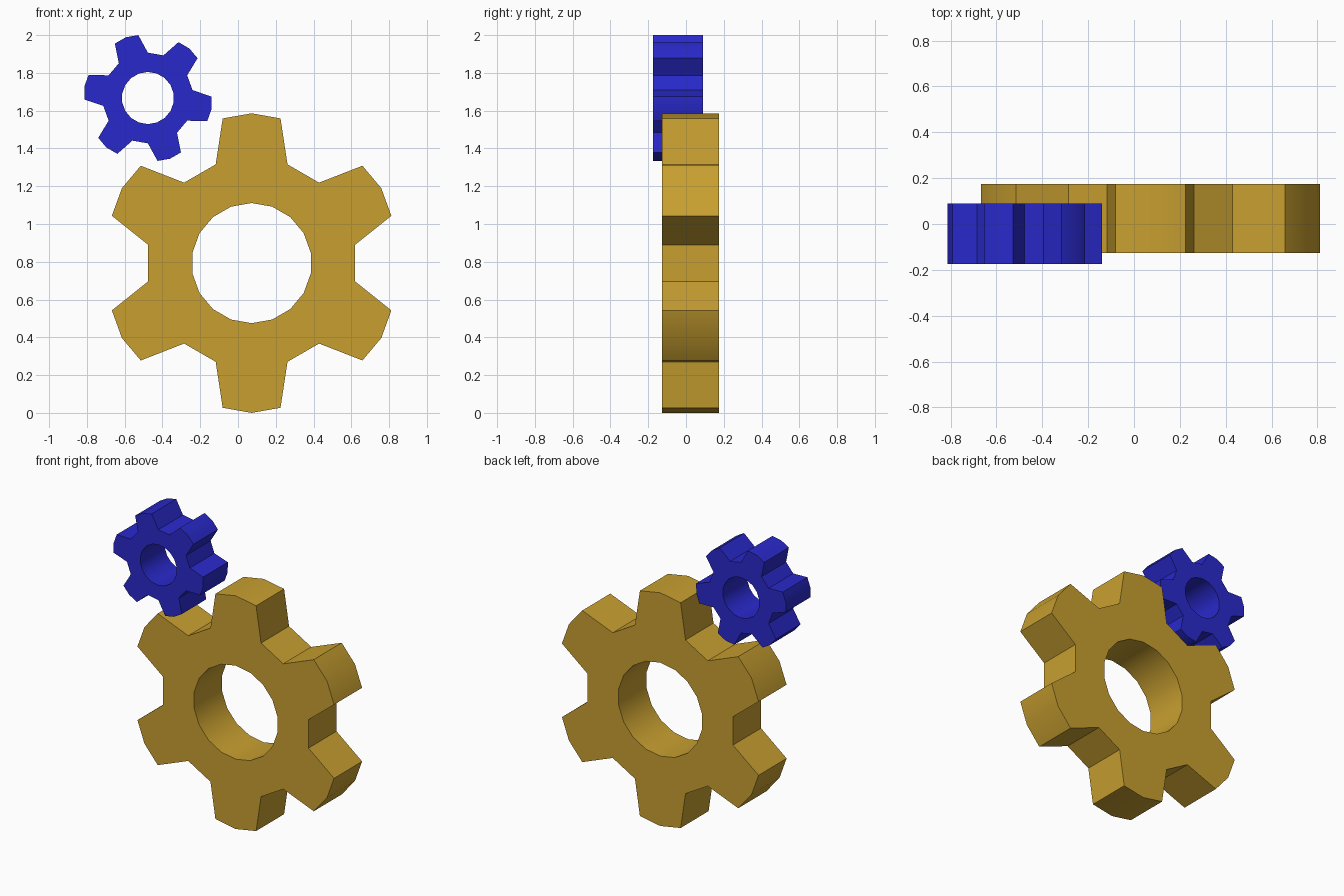
import bpy, bmesh
from math import sin, cos, radians

if "Cube" in bpy.data.objects:
    bpy.data.objects.remove(bpy.data.objects["Cube"])


def gear(name, cx, cz, tip, corner, root, hole, y0, y1, turn, color, teeth=6):
    bm = bmesh.new()

    def vert(r, deg):
        a = radians(deg)
        return bm.verts.new((cx + r * sin(a), y0, cz + r * cos(a)))

    # front plate: two halves per tooth plus a straight valley between teeth
    sectors = []
    for i in range(teeth):
        c = i * 360 / teeth + turn
        outer = [vert(r, c + d) for r, d in
                 ((root, -20), (corner, -11.3), (tip, 0), (corner, 11.3), (root, 20))]
        inner = [vert(hole, c + d) for d in (-20, 0, 20)]
        sectors.append((outer, inner))
    for i, (o, n) in enumerate(sectors):
        o2, n2 = sectors[(i + 1) % teeth]
        bm.faces.new((o[0], o[1], o[2], n[1], n[0]))
        bm.faces.new((o[2], o[3], o[4], n[2], n[1]))
        bm.faces.new((o[4], o2[0], n2[0], n[2]))

    # thickness
    front = bm.faces[:]
    ext = bmesh.ops.extrude_face_region(bm, geom=front, use_keep_orig=True)
    moved = [g for g in ext["geom"] if isinstance(g, bmesh.types.BMVert)]
    bmesh.ops.translate(bm, vec=(0, y1 - y0, 0), verts=moved)
    bmesh.ops.recalc_face_normals(bm, faces=bm.faces[:])

    mesh = bpy.data.meshes.new(name)
    bm.to_mesh(mesh)
    bm.free()
    obj = bpy.data.objects.new(name, mesh)
    bpy.context.collection.objects.link(obj)
    mat = bpy.data.materials.new(name + "_paint")
    mat.diffuse_color = color
    mat.use_nodes = True
    mat.node_tree.nodes["Principled BSDF"].inputs["Base Color"].default_value = mat.diffuse_color
    mesh.materials.append(mat)

    bpy.ops.object.select_all(action='DESELECT')
    obj.select_set(True)
    bpy.context.view_layer.objects.active = obj
    bpy.ops.object.shade_smooth_by_angle(angle=radians(30))
    return obj


# large yellow gear
gear("large_gear", 0.072, 0.793, 0.793, 0.781, 0.556, 0.318,
     -0.127, 0.174, 0, (0.58, 0.35, 0.03, 1))
# small blue gear, turned against the large one
gear("small_gear", -0.477, 1.667, 0.342, 0.337, 0.240, 0.138,
     -0.174, 0.09, -20, (0.022, 0.022, 0.6, 1))
